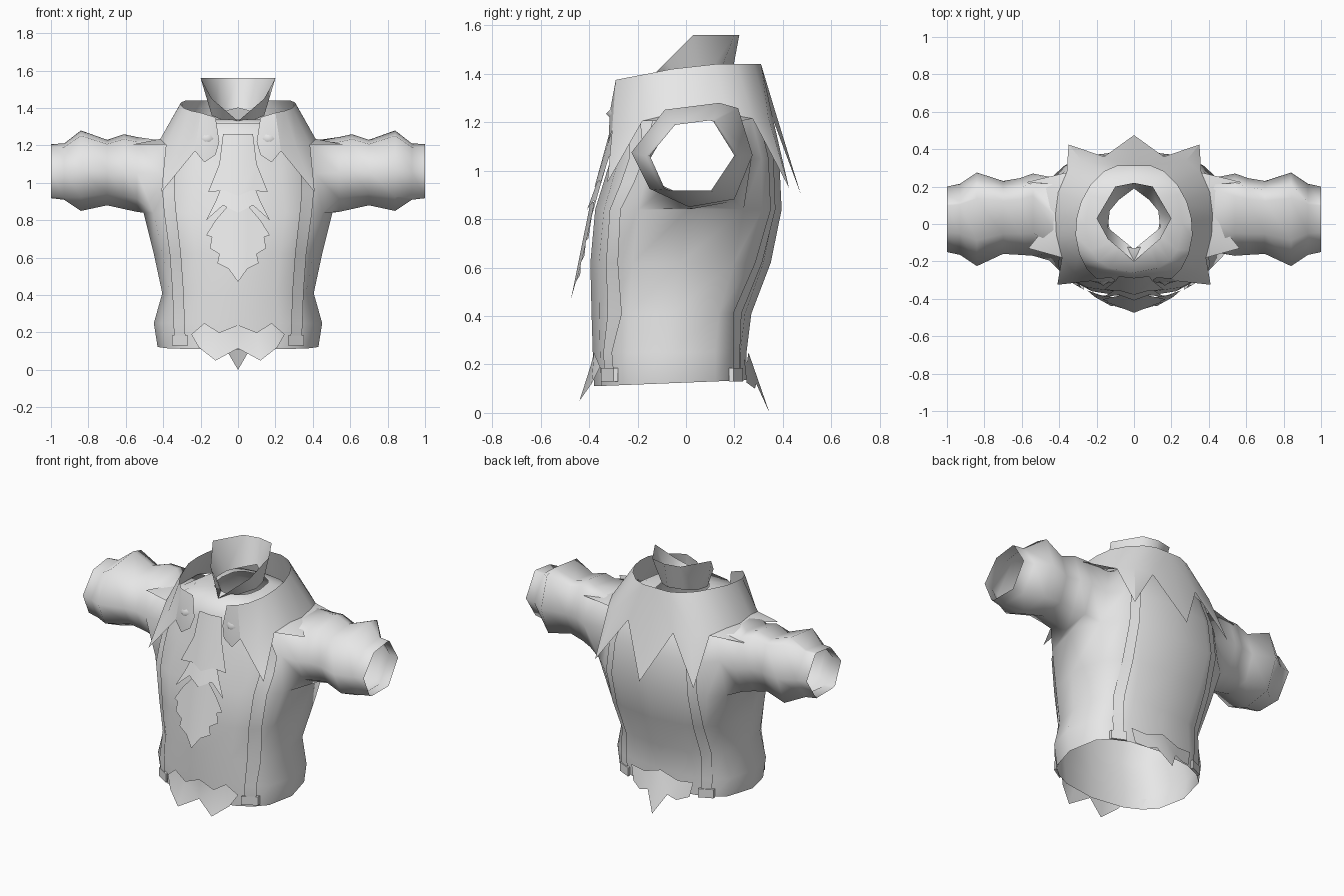
import bpy, math

cloth = bpy.data.materials.new("grey_cloth")
cloth.diffuse_color = (0.8, 0.8, 0.8, 1)


def make(name, verts, faces, mirror=False, angle=60):
    me = bpy.data.meshes.new(name)
    me.from_pydata(verts, [], faces)
    me.materials.append(cloth)
    ob = bpy.data.objects.new(name, me)
    bpy.context.collection.objects.link(ob)
    bpy.ops.object.select_all(action='DESELECT')
    ob.select_set(True)
    bpy.context.view_layer.objects.active = ob
    bpy.ops.object.shade_smooth_by_angle(angle=math.radians(angle))
    if mirror:
        m = ob.modifiers.new("mirror", 'MIRROR')
        m.merge_threshold = 0.0005
    return ob


# Torso rings: height, half width, front y, back y
RINGS = [(0.12, .43, -.38, .25), (0.25, .45, -.385, .25), (0.41, .405, -.39, .27),
         (0.62, .45, -.395, .35), (0.84, .505, -.375, .395), (1.05, .46, -.31, .385),
         (1.22, .41, -.28, .335), (1.32, .26, -.26, .26), (1.34, .14, -.13, .19)]
N = 16
SIDE_POWER, FRONT_POWER, BACK_POWER = 0.9, 0.82, 0.68


def power(v, p):
    return math.copysign(abs(v) ** p, v)


def ring_at(z):
    for a, b in zip(RINGS, RINGS[1:]):
        if z <= b[0]:
            t = (z - a[0]) / (b[0] - a[0])
            return [p + (q - p) * t for p, q in zip(a, b)]
    return RINGS[-1]


def surface_y(x, z, side, gap):
    # y of the torso surface at x, z; side -1 is the front, 1 the back
    _, rx, yf, yb = ring_at(z)
    c = min(abs(x) / rx, 0.98) ** (1 / SIDE_POWER)
    s = math.sqrt(1 - c * c) ** (BACK_POWER if side > 0 else FRONT_POWER)
    return (yf + yb) / 2 + side * ((yb - yf) / 2 * s + gap)


# Shirt: torso with two arm holes, continued into the sleeves
verts, faces = [], []
for z, rx, yf, yb in RINGS:
    for i in range(N):
        a = 2 * math.pi * i / N
        a += 0.09 * math.sin(4 * a)
        y = (yf + yb) / 2 + (yb - yf) / 2 * power(math.sin(a), BACK_POWER if i < 8 else FRONT_POWER)
        hem = 0.04 * (y + 0.38) if z < 0.2 else 0
        verts.append((rx * power(math.cos(a), SIDE_POWER), y, z - 0.01 * (z < 0.2) + hem))
for r in range(len(RINGS) - 1):
    for i in range(N):
        if r in (4, 5) and i in (0, 15, 7, 8):
            continue
        j = (i + 1) % N
        faces.append((r * N + i, r * N + j, r * N + N + j, r * N + N + i))
# Sleeve rings: x, centre y, y radius, centre z, z radius
SLEEVE = [(.54, .05, .22, 1.045, .20), (.61, .04, .205, 1.06, .20), (.70, .035, .195, 1.055, .175),
          (.84, .025, .25, 1.065, .215), (.93, .025, .19, 1.06, .15), (1.0, .025, .175, 1.063, .145)]
STEPS = [(1, 0), (1, 1), (0, 1), (-1, 1), (-1, 0), (-1, -1), (0, -1), (1, -1)]
# Irregular sleeve outline, and the plainer six-sided cuff
OUTLINE = [(1, 0), (.76, .9), (.45, 1), (-.45, .87), (-1, .05), (-.7, -.65), (-.05, -1), (.7, -.85)]
CUFF = [(1, 0), (.5, .97), (.42, 1), (-.4, .87), (-1, 0), (-.65, -.93), (-.5, -1), (.45, -1)]
for s in (1, -1):
    centre = 0 if s > 0 else 8
    last = [(5 + dz) * N + (centre + s * dy) % N for dy, dz in STEPS]
    for x, cy, ry, cz, rz in SLEEVE:
        ring = []
        for oy, oz in (CUFF if x > .9 else OUTLINE):
            ring.append(len(verts))
            verts.append((s * x, cy + ry * oy, cz + rz * oz))
        for k in range(8):
            q = (last[k], last[(k + 1) % 8], ring[(k + 1) % 8], ring[k])
            faces.append(q if s > 0 else q[::-1])
        last = ring
make("shirt", verts, faces, angle=70)

# Neck band: high at the back, dipping to a point in front
top = [(0, .22, 1.56), (.10, .20, 1.56), (.20, .03, 1.56), (.14, -.08, 1.45), (0, -.20, 1.33)]
low = [(0, .19, 1.40), (.08, .13, 1.38), (.13, .07, 1.37), (.14, -.02, 1.36), (0, -.135, 1.30)]
make("neck_band", top + low, [(i, i + 1, i + 6, i + 5) for i in range(4)], True, 40)

# Cape collar: upright ring, shoulder ring, then long points lying on the shirt
top = [(0, .31, 1.44), (.09, .31, 1.44), (.16, .28, 1.44), (.23, .21, 1.44), (.28, .12, 1.44),
       (.305, .03, 1.43), (.31, -.06, 1.42), (.29, -.16, 1.40), (.25, -.24, 1.385), (.20, -.29, 1.375)]
mid = [(0, .37, 1.24), (.16, .36, 1.21), (.28, .34, 1.22), (.36, .275, 1.215), (.405, .17, 1.235),
       (.42, .05, 1.225), (.415, -.06, 1.235), (.385, -.18, 1.205), (.32, -.26, 1.17), (.23, -.305, 1.17)]
tips = [(0, .475, .90), (.35, .425, .93), (.57, .225, 1.205), (.565, -.13, 1.205), (.41, -.325, .95)]
collar = [(i, i + 10, i + 11, i + 1) for i in range(9)] + [(10, 20, 11)]
for k in range(1, 5):
    m = 10 + 2 * k
    collar += [(m - 1, 20 + k, m), (m, 20 + k, m + 1)]
make("cape_collar", top + mid + tips, collar, True, 30)

# Front ends of the collar with a small knot on each
make("collar_end", [(.20, -.29, 1.375), (.12, -.285, 1.35), (.10, -.30, 1.22), (.12, -.315, 1.15),
                    (.18, -.32, 1.11), (.23, -.305, 1.17), (.17, -.315, 1.24)],
     [(i, (i + 1) % 6, 6) for i in range(6)], True, 40)
knot = [(.165 + .035 * math.cos(math.pi * k / 3), -.305, 1.235 + .03 * math.sin(math.pi * k / 3)) for k in range(6)]
make("collar_knot", knot + [(.165, -.33, 1.235)], [(k, (k + 1) % 6, 6) for k in range(6)], True)

# Pointed cravat in three overlapping tiers
TIERS = [[(0, 1.26), (.08, 1.26), (.10, 1.10), (.16, .95), (.07, .96), (0, .93)],
         [(0, 1.0), (.08, 1.0), (.12, .90), (.17, .80), (.08, .88), (0, .84)],
         [(0, .87), (.06, .87), (.12, .80), (.17, .72), (.14, .71), (.15, .65),
          (.10, .62), (.11, .57), (.05, .54), (0, .47)]]
DROP = [(1.3, -.275), (1.1, -.31), (.95, -.365), (.8, -.42), (.7, -.45), (.6, -.46), (.47, -.475)]


def drop_y(z):
    for (z0, y0), (z1, y1) in zip(DROP, DROP[1:]):
        if z >= z1:
            return y0 + (y1 - y0) * (z0 - z) / (z0 - z1)
    return DROP[-1][1]


for n, tier in enumerate(TIERS):
    pts = [(x, drop_y(z) + (0.12 + 0.06 * n) * x - 0.003 * (2 - n), z) for x, z in tier]
    make(f"cravat_tier_{n + 1}", pts, [tuple(range(len(pts)))], True, 30)

# Braces running from hem to collar, front and back: z, inner x, outer x
FRONT = [(.15, .28, .34), (.25, .285, .345), (.41, .29, .35), (.62, .305, .365),
         (.84, .33, .395), (.95, .34, .405), (1.05, .335, .40), (1.2, .28, .34)]
BACK = [(.16, .26, .32), (.25, .265, .325), (.41, .265, .32), (.62, .27, .325),
        (.84, .27, .325), (1.05, .25, .305), (1.2, .22, .27)]
for name, side, path in (("front", -1, FRONT), ("back", 1, BACK)):
    pts = [(x, surface_y(x, z, side, .01), z) for z, a, b in path for x in (a, b)]
    make(name + "_brace", pts, [(2 * i, 2 * i + 1, 2 * i + 3, 2 * i + 2) for i in range(len(path) - 1)], True)
    # Clip at the foot of each brace
    a, b = path[0][1] - .012, path[0][2] + .012
    clip = [(x, surface_y(x, .18, side, g), z) for g in (.0, .018) for z in (.13, .185) for x in (a, b)]
    make(name + "_clip", clip, [(0, 1, 3, 2), (4, 5, 7, 6), (0, 1, 5, 4), (2, 3, 7, 6), (0, 2, 6, 4), (1, 3, 7, 5)],
         True, 30)

# Pointed shirt tails below the hem
make("front_tail", [(0, -.392, .24), (.10, -.392, .20), (.18, -.38, .25), (.25, -.355, .19),
                    (.21, -.39, .12), (.12, -.44, .05), (0, -.395, .115)],
     [(0, 1, 6), (1, 5, 6), (1, 4, 5), (1, 2, 4), (2, 3, 4)], True, 60)
make("back_tail", [(0, .258, .25), (.12, .252, .21), (.22, .24, .22), (.20, .25, .125), (.13, .285, .10),
                   (.07, .29, .12), (0, .345, 0)],
     [(0, 1, 5, 6), (1, 4, 5), (1, 2, 3, 4)], True, 60)
